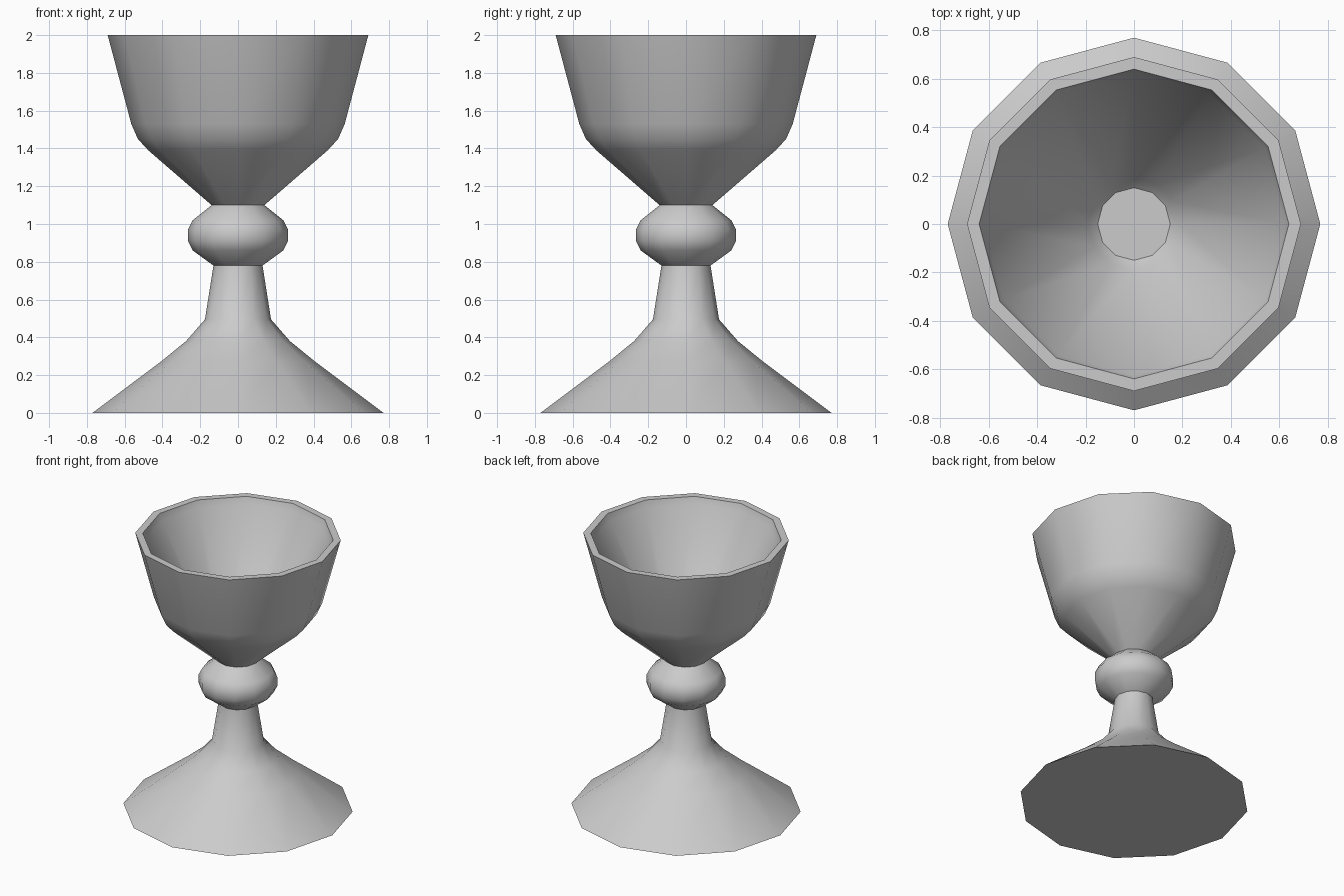
import bpy, bmesh, math

if "Cube" in bpy.data.objects:
    bpy.data.objects.remove(bpy.data.objects["Cube"])

SIDES = 12


def lathe(name, profile, smooth_angle):
    """Revolve (radius, height) points around z and cap both ends."""
    bm = bmesh.new()
    rings = []
    for r, z in profile:
        rings.append([bm.verts.new((r * math.cos(2 * math.pi * i / SIDES),
                                    r * math.sin(2 * math.pi * i / SIDES), z))
                      for i in range(SIDES)])
    for a, b in zip(rings, rings[1:]):
        for i in range(SIDES):
            j = (i + 1) % SIDES
            bm.faces.new((a[i], a[j], b[j], b[i]))
    bm.faces.new(rings[0][::-1])
    bm.faces.new(rings[-1])
    bmesh.ops.recalc_face_normals(bm, faces=bm.faces)
    mesh = bpy.data.meshes.new(name)
    bm.to_mesh(mesh)
    bm.free()
    obj = bpy.data.objects.new(name, mesh)
    bpy.context.collection.objects.link(obj)
    bpy.context.view_layer.objects.active = obj
    obj.select_set(True)
    bpy.ops.object.shade_smooth_by_angle(angle=math.radians(smooth_angle))
    obj.select_set(False)
    return obj


# Flared foot and tapering stem
foot = [(0.77, 0.0), (0.41, 0.27), (0.275, 0.38), (0.175, 0.495), (0.13, 0.78)]
# Rounded knob on the stem
knob = [(0.24, 0.86), (0.265, 0.91), (0.265, 0.97), (0.24, 1.02), (0.14, 1.10)]
# Outside of the cup up to the rim
cup_outside = [(0.475, 1.39), (0.53, 1.45), (0.565, 1.53), (0.69, 2.0)]
# Conical inside of the cup down to its small flat floor
cup_inside = [(0.64, 2.0), (0.625, 1.95), (0.19, 1.22), (0.15, 1.18)]

lathe("goblet", foot + knob + cup_outside + cup_inside, 45)
